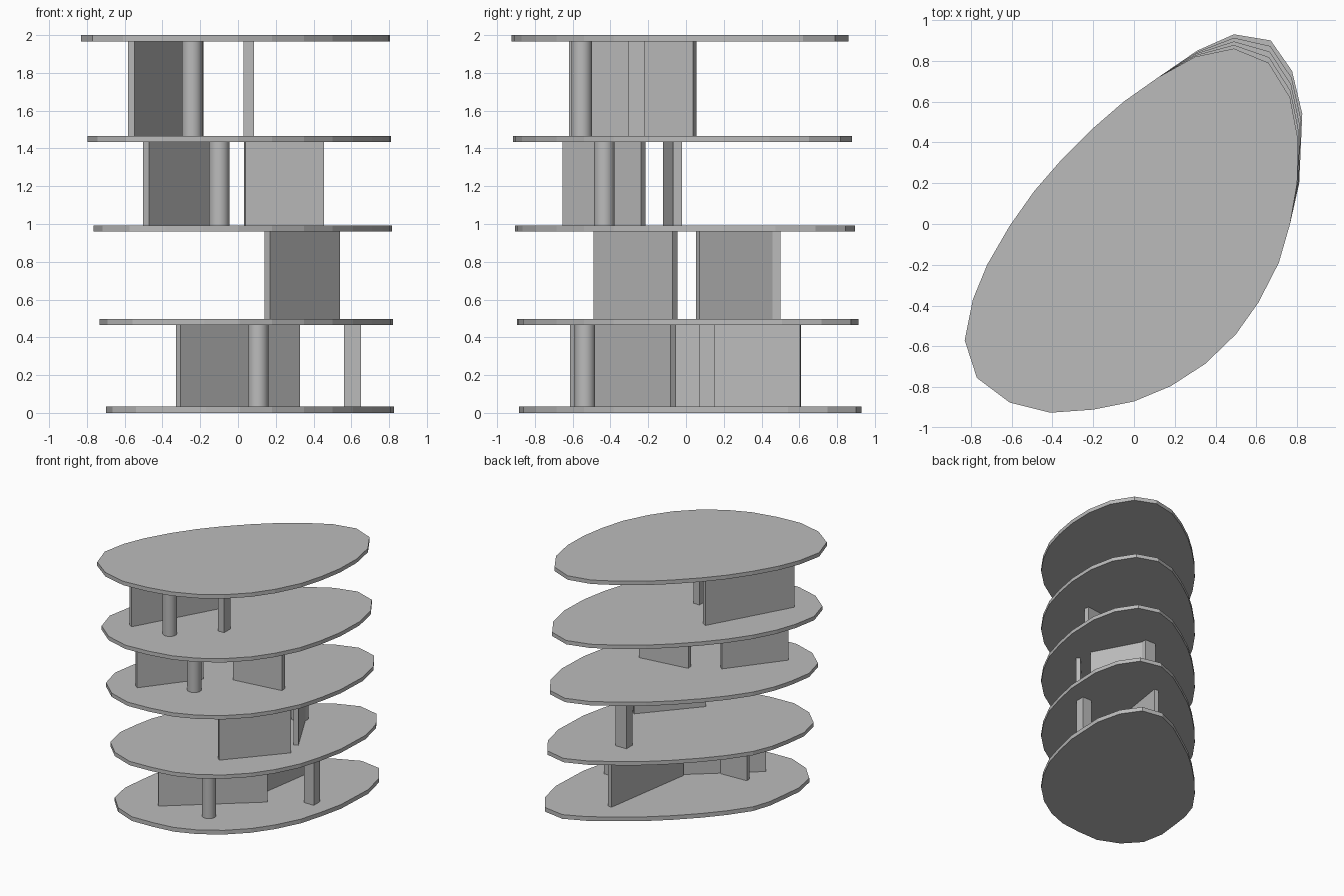
import bpy
import bmesh
from mathutils import Vector

cube = bpy.data.objects.get("Cube")
if cube:
    bpy.data.objects.remove(cube, do_unlink=True)

grey = bpy.data.materials.new("plain_grey")
grey.use_nodes = True
grey.diffuse_color = (0.5, 0.5, 0.5, 1)
grey.node_tree.nodes["Principled BSDF"].inputs["Base Color"].default_value = (0.5, 0.5, 0.5, 1)


def prism(name, outline, bottom, top):
    """Extrude a counter-clockwise plan outline between two heights."""
    bm = bmesh.new()
    base = bm.faces.new([bm.verts.new((x, y, bottom)) for x, y in outline])
    result = bmesh.ops.extrude_face_region(bm, geom=[base], use_keep_orig=True)
    raised = [v for v in result["geom"] if isinstance(v, bmesh.types.BMVert)]
    bmesh.ops.translate(bm, verts=raised, vec=(0, 0, top - bottom))
    bmesh.ops.recalc_face_normals(bm, faces=bm.faces)
    mesh = bpy.data.meshes.new(name)
    bm.to_mesh(mesh)
    bm.free()
    mesh.materials.append(grey)
    obj = bpy.data.objects.new(name, mesh)
    bpy.context.collection.objects.link(obj)
    return obj


def wall(name, start, end, bottom, top, thickness=0.038):
    """Straight wall along a centre line."""
    a, b = Vector(start), Vector(end)
    along = (b - a).normalized()
    side = Vector((-along.y, along.x)) * thickness / 2
    prism(name, [a - side, b - side, b + side, a + side], bottom, top)


def post(name, x0, x1, y0, y1, bottom, top):
    """Rectangular post."""
    prism(name, [(x0, y0), (x1, y0), (x1, y1), (x0, y1)], bottom, top)


def column(name, x, y, bottom, top):
    """Round column."""
    bpy.ops.mesh.primitive_cylinder_add(vertices=32, radius=0.054, depth=top - bottom,
                                        location=(x, y, (bottom + top) / 2))
    obj = bpy.context.object
    obj.name = name
    obj.data.materials.append(grey)
    bpy.ops.object.shade_smooth_by_angle()


# Slab plan in hundredths: the sides stay put, the two ends drift (last two numbers) lower down
front_end = [(-79, -37, 11, 6), (-83, -57, 13, 8), (-77, -75.5, 10.5, 8),
             (-61, -87.5, 7, 6.5), (-41, -92.5, 5, 4), (-20, -91, 3, 3), (0, -87, 1, 1)]
right_side = [(18, -79.5), (35, -68.5), (50, -54), (61, -38.5), (71, -19), (76.5, 0)]
back_end = [(79.5, 18, 1, 0), (80.5, 40, 2, 1), (76.5, 62, 5, 0), (66, 79, 11, -4),
            (49, 86, 18, 4), (30, 82, 19, 11)]
back_end = [(80, 20, 1, 0), (80.5, 41, 2, 13), (76.5, 62, 1, 13), (66, 79, 1, 11),
            (49, 86, 0, 7), (30, 82, 1, 3)]
left_side = [(12, 72), (-5, 60), (-20, 47), (-36, 31), (-49, 16), (-61, -1)]
near_left = [(-72, -20, 6, 4)]
plan = (front_end + [p + (0, 0) for p in right_side] + back_end
        + [p + (0, 0) for p in left_side] + near_left)

# Floor slabs
slabs = [(0, 0.035), (0.465, 0.497), (0.96, 0.992), (1.435, 1.467), (1.967, 2)]
for level, (low, high) in enumerate(slabs):
    drift = 1 - level / 4
    outline = [((x + dx * drift) / 100, (y + dy * drift) / 100) for x, y, dx, dy in plan]
    prism(f"floor_slab_{level}", outline, low, high)

# Clear storey spans between slabs
storeys = [(slabs[i][1], slabs[i + 1][0]) for i in range(4)]

# Ground storey
span = storeys[0]
wall("ground_long_wall", (-0.317, -0.6), (0.317, -0.068), *span)
wall("ground_back_wall", (0.16, -0.17), (0.28, 0.607), *span)
wall("ground_short_wall", (-0.305, -0.385), (-0.07, -0.375), *span)
column("ground_column", 0.107, -0.535, *span)
post("ground_post", 0.56, 0.65, 0.07, 0.15, *span)

# Second storey
span = storeys[1]
wall("second_front_wall", (0.155, -0.477), (0.525, -0.058), *span)
wall("second_back_wall", (0.49, 0.063), (0.28, 0.455), *span)
post("second_post", 0.2, 0.3, 0.42, 0.5, *span)

# Third storey
span = storeys[2]
wall("third_left_wall", (-0.487, -0.643), (-0.165, -0.226), *span)
wall("third_right_wall", (0.036, -0.1), (0.451, -0.045), *span, thickness=0.046)
column("third_column", -0.1, -0.433, *span)

# Top storey
span = storeys[3]
wall("top_wall", (-0.565, -0.61), (-0.2, 0.046), *span)
column("top_column", -0.243, -0.552, *span)
post("top_post", 0.03, 0.085, -0.305, -0.22, *span)
